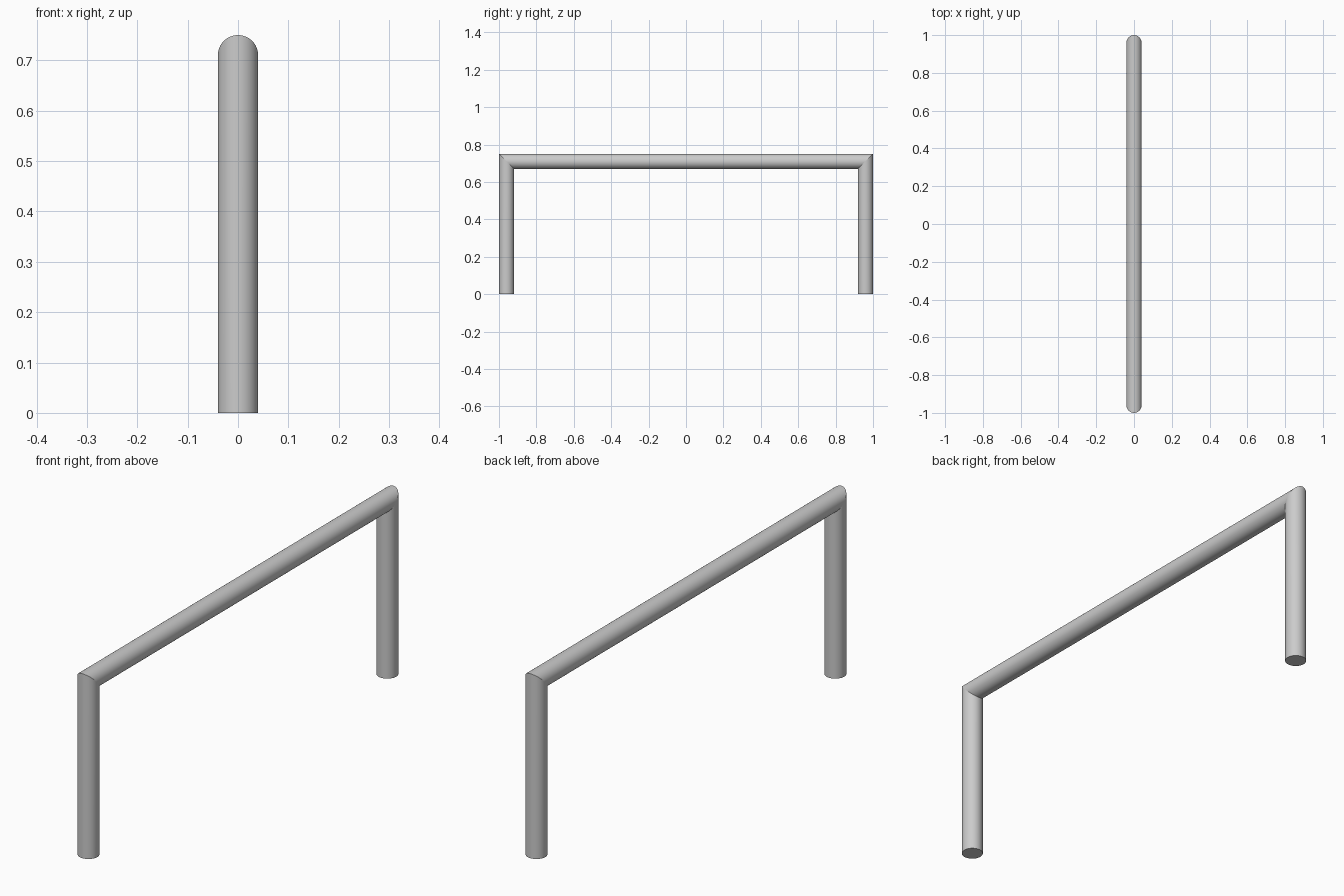
import bpy, bmesh, math

if "Cube" in bpy.data.objects:
    bpy.data.objects.remove(bpy.data.objects["Cube"])

R, SIDES = 0.04, 64
HALF, TOP = 0.96, 0.71   # centreline of the legs and of the top bar

bm = bmesh.new()


def ring(side, mitred):
    """Circle around a leg: flat at the foot, tilted 45 degrees at the corner."""
    verts = []
    for i in range(SIDES):
        a = 2 * math.pi * i / SIDES
        s = R * math.sin(a)
        z = TOP + s if mitred else 0
        verts.append(bm.verts.new((R * math.cos(a), side * (HALF + s), z)))
    return verts


# Tube path: foot, mitred corner, mitred corner, foot
rings = [ring(-1, False), ring(-1, True), ring(1, True), ring(1, False)]
for a, b in zip(rings, rings[1:]):
    for i in range(SIDES):
        j = (i + 1) % SIDES
        bm.faces.new((a[i], a[j], b[j], b[i])).smooth = True

# Flat feet
for r in (rings[0], rings[-1]):
    bm.faces.new(r)

# Crisp edges at the mitres and feet
for r in rings:
    for i in range(SIDES):
        bm.edges.get((r[i], r[(i + 1) % SIDES])).smooth = False

bmesh.ops.recalc_face_normals(bm, faces=bm.faces)
mesh = bpy.data.meshes.new("tube_rail")
bm.to_mesh(mesh)
bm.free()
rail = bpy.data.objects.new("tube_rail", mesh)
bpy.context.collection.objects.link(rail)
